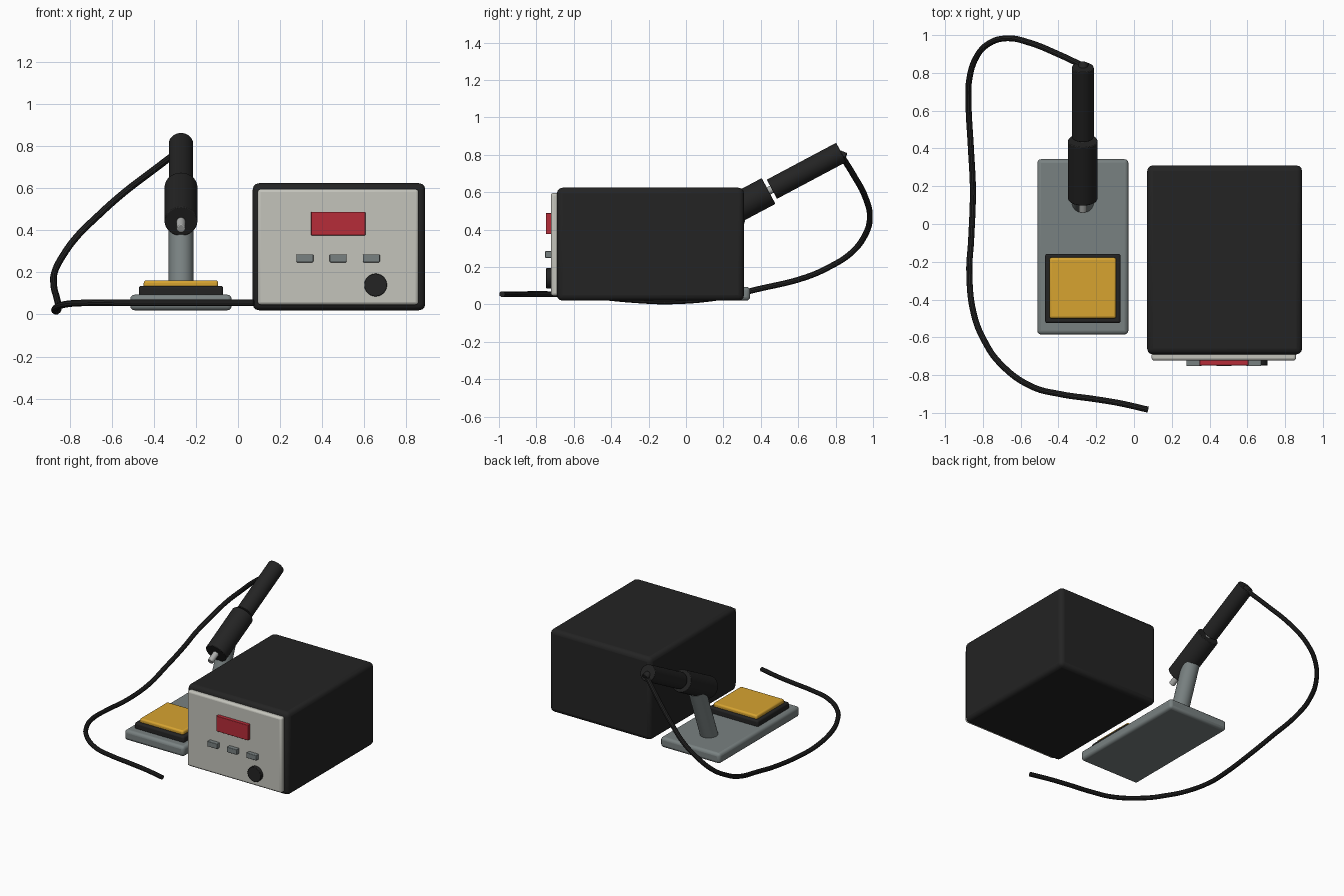
import bpy, math
from mathutils import Vector

if "Cube" in bpy.data.objects:
    bpy.data.objects.remove(bpy.data.objects["Cube"])


def material(name, r, g, b):
    m = bpy.data.materials.new(name)
    m.diffuse_color = (r, g, b, 1)
    m.use_nodes = True
    m.node_tree.nodes["Principled BSDF"].inputs["Base Color"].default_value = m.diffuse_color
    return m


BLACK = material("black_plastic", 0.017, 0.017, 0.017)
PANEL = material("pale_grey_panel", 0.55, 0.55, 0.50)
GREY = material("slate_grey", 0.19, 0.22, 0.22)
RED = material("display_red", 0.47, 0.025, 0.04)
YELLOW = material("sponge_yellow", 0.68, 0.37, 0.03)
STEEL = material("steel", 0.42, 0.43, 0.42)


def finish(ob, name, mat, bevel=0, segments=3):
    ob.name = name
    ob.data.materials.append(mat)
    if bevel:
        mod = ob.modifiers.new("bevel", 'BEVEL')
        mod.width, mod.segments = bevel, segments
        mod.limit_method = 'ANGLE'
    bpy.ops.object.shade_smooth_by_angle(angle=math.radians(35))
    return ob


def box(name, x, y, z, mat, bevel=0):
    """Box from (min, max) ranges on each axis."""
    bpy.ops.mesh.primitive_cube_add(size=1, location=[(a + b) / 2 for a, b in (x, y, z)])
    ob = bpy.context.object
    ob.scale = [b - a for a, b in (x, y, z)]
    bpy.ops.object.transform_apply(location=False, rotation=False, scale=True)
    return finish(ob, name, mat, bevel)


def rod(name, a, b, radius, mat, bevel=0, end_radius=None):
    """Cylinder or cone between two points."""
    a, b = Vector(a), Vector(b)
    r2 = radius if end_radius is None else end_radius
    bpy.ops.mesh.primitive_cone_add(vertices=40, radius1=radius, radius2=r2,
                                    depth=(b - a).length, location=(a + b) / 2,
                                    rotation=(b - a).to_track_quat('Z', 'Y').to_euler())
    return finish(bpy.context.object, name, mat, bevel, 2)


# Control unit
box("control_unit_case", (0.07, 0.89), (-0.69, 0.31), (0.02, 0.624), BLACK, 0.03)
box("front_panel", (0.093, 0.858), (-0.723, -0.68), (0.046, 0.596), PANEL, 0.014)
box("display", (0.347, 0.605), (-0.749, -0.715), (0.376, 0.488), RED, 0.003)
for i in range(3):
    cx = 0.318 + i * 0.158
    box(f"button_{i + 1}", (cx - 0.04, cx + 0.04), (-0.753, -0.715), (0.248, 0.286), GREY, 0.004)
rod("control_knob", (0.654, -0.715, 0.14), (0.654, -0.748, 0.14), 0.054, BLACK, 0.003)

# Stand with sponge tray
CX = -0.271
box("stand_base", (CX - 0.241, CX + 0.241), (-0.585, 0.343), (0.02, 0.094), GREY, 0.02)
box("sponge_tray", (CX - 0.2, CX + 0.2), (-0.525, -0.158), (0.085, 0.136), BLACK, 0.012)
box("sponge", (CX - 0.177, CX + 0.177), (-0.5, -0.178), (0.12, 0.162), YELLOW, 0.012)
rod("stand_post", (CX, 0.115, 0.08), (CX, 0.262, 0.47), 0.059, GREY)

# Iron resting in its holder, on one sloping axis
TOP = Vector((CX, 0.83, 0.813))
ANGLE = math.radians(28)
AXIS = Vector((0, -math.cos(ANGLE), -math.sin(ANGLE)))


def along(t):
    return TOP + AXIS * t


rod("iron_handle", along(0), along(0.42), 0.058, BLACK, 0.004)
rod("holder_sleeve", along(0.44), along(0.79), 0.078, BLACK, 0.004)
rod("iron_tip", along(0.40), along(0.865), 0.021, STEEL, 0.004)
rod("cable_strain_relief", (CX, 0.815, 0.80), (CX + 0.005, 0.852, 0.785), 0.026, BLACK, 0.004)

# Cable from the handle round to the front
path = [(-0.265, 0.835, 0.79), (-0.39, 0.894, 0.695), (-0.553, 0.96, 0.57),
        (-0.67, 0.983, 0.465), (-0.766, 0.957, 0.37), (-0.835, 0.883, 0.275),
        (-0.872, 0.766, 0.2), (-0.876, 0.64, 0.145), (-0.863, 0.394, 0.084),
        (-0.853, 0.18, 0.038), (-0.862, -0.08, 0.016), (-0.872, -0.26, 0.022),
        (-0.846, -0.484, 0.042), (-0.793, -0.617, 0.052), (-0.713, -0.734, 0.055),
        (-0.543, -0.86, 0.055), (-0.394, -0.9, 0.055), (-0.207, -0.927, 0.055),
        (-0.074, -0.949, 0.055), (0.075, -0.983, 0.055)]
curve = bpy.data.curves.new("cable", 'CURVE')
curve.dimensions = '3D'
curve.bevel_depth, curve.bevel_resolution = 0.016, 3
curve.resolution_u = 6
curve.use_fill_caps = True
spline = curve.splines.new('BEZIER')
spline.bezier_points.add(len(path) - 1)
for p, co in zip(spline.bezier_points, path):
    p.co = co
    p.handle_left_type = p.handle_right_type = 'AUTO'
cable = bpy.data.objects.new("cable", curve)
bpy.context.collection.objects.link(cable)
bpy.ops.object.select_all(action='DESELECT')
cable.select_set(True)
bpy.context.view_layer.objects.active = cable
bpy.ops.object.convert(target='MESH')
finish(bpy.context.object, "cable", BLACK)
